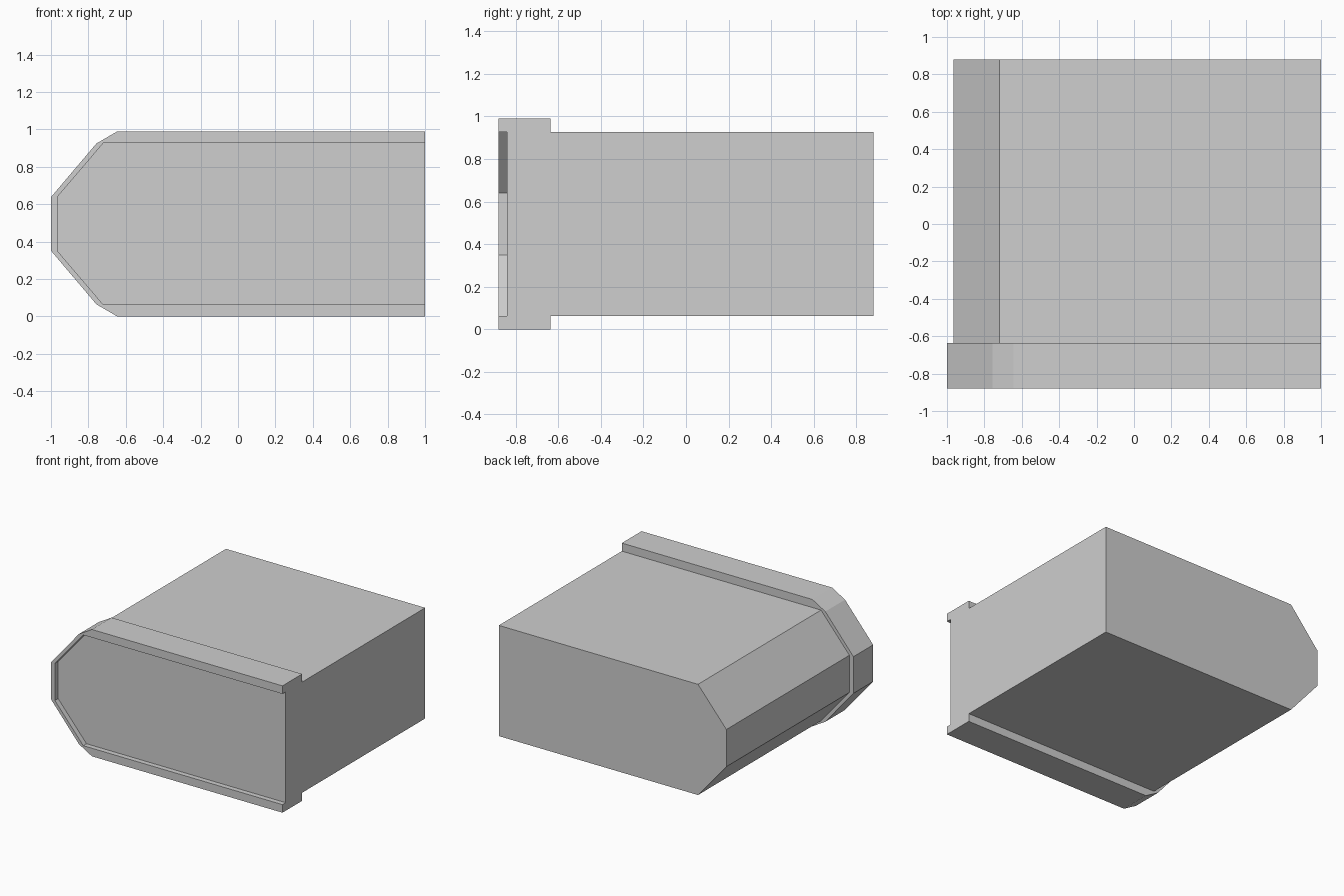
import bpy
import bmesh

cube = bpy.data.objects.get("Cube")
if cube:
    bpy.data.objects.remove(cube, do_unlink=True)

MID_Z = 0.495

grey = bpy.data.materials.new("light_grey")
grey.use_nodes = True
colour = (0.62, 0.62, 0.62, 1)
grey.diffuse_color = colour
grey.node_tree.nodes["Principled BSDF"].inputs["Base Color"].default_value = colour


def mirrored(half):
    """Complete an upper half outline (x, height above middle) with its lower half."""
    upper = [(x, MID_Z + h) for x, h in half]
    lower = [(x, MID_Z - h) for x, h in reversed(half)]
    return upper + lower


def extrude_outline(name, outline, y_front, y_back):
    """Extrude an x-z outline along y into a closed solid."""
    bm = bmesh.new()
    face = bm.faces.new([bm.verts.new((x, y_front, z)) for x, z in outline])
    result = bmesh.ops.extrude_face_region(bm, geom=[face], use_keep_orig=True)
    moved = [v for v in result["geom"] if isinstance(v, bmesh.types.BMVert)]
    bmesh.ops.translate(bm, verts=moved, vec=(0, y_back - y_front, 0))
    bmesh.ops.recalc_face_normals(bm, faces=bm.faces)
    mesh = bpy.data.meshes.new(name)
    bm.to_mesh(mesh)
    bm.free()
    mesh.materials.append(grey)
    obj = bpy.data.objects.new(name, mesh)
    bpy.context.collection.objects.link(obj)
    return obj


# Upper halves of the outlines, from the flat end to the chamfered nose
body_half = [(1, 0.432), (-0.72, 0.432), (-0.965, 0.145)]
rim_half = [(1, 0.495), (-0.645, 0.495), (-0.757, 0.43), (-1, 0.143)]

# Main block, its front face set back slightly inside the rim
extrude_outline("body", mirrored(body_half), -0.84, 0.88)

# Raised rim wrapping the front edge, open at the flat end
rim_outline = mirrored(rim_half) + mirrored(body_half)[::-1]
extrude_outline("front_rim", rim_outline, -0.88, -0.637)
